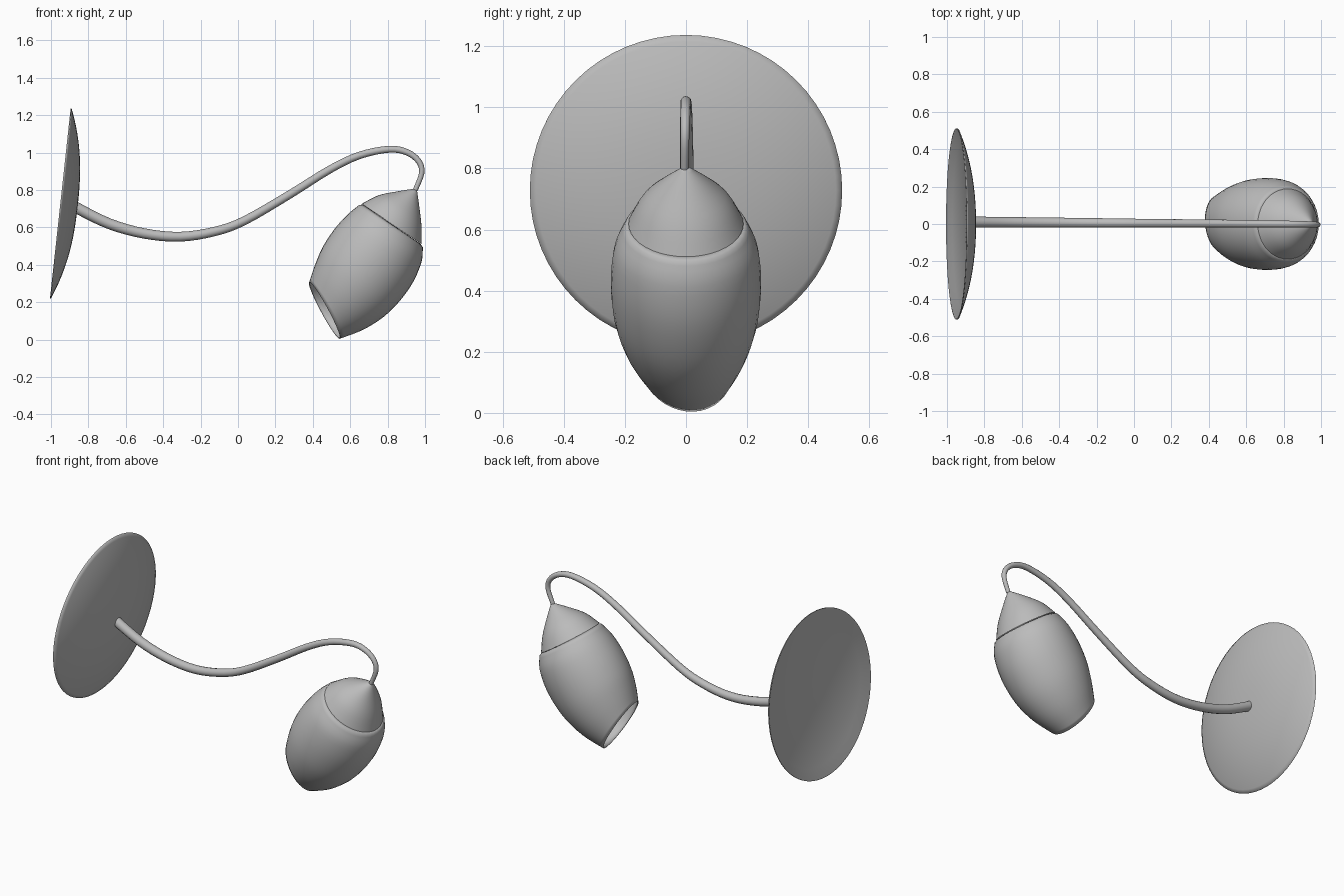
import bpy, bmesh, math
from mathutils import Vector

cube = bpy.data.objects.get("Cube")
if cube:
    bpy.data.objects.remove(cube)

metal = bpy.data.materials.new("grey_metal")
metal.use_nodes = True
metal.diffuse_color = (0.5, 0.5, 0.5, 1)
metal.node_tree.nodes["Principled BSDF"].inputs["Base Color"].default_value = (0.5, 0.5, 0.5, 1)


def refine(keys, steps):
    """Smoothly interpolate a list of vectors of any size."""
    out = []
    for i in range(len(keys) - 1):
        a, b = keys[max(i - 1, 0)], keys[i]
        c, d = keys[i + 1], keys[min(i + 2, len(keys) - 1)]
        for s in range(steps):
            t = s / steps
            out.append([0.5 * (2 * q + (r - p) * t + (2 * p - 5 * q + 4 * r - e) * t ** 2
                               + (3 * q - p - 3 * r + e) * t ** 3)
                        for p, q, r, e in zip(a, b, c, d)])
    return out + [list(keys[-1])]


def loft(name, rings, sides, thickness=0, caps=(), angle=60):
    """Skin oval rings given as (x1, z1, x2, z2, half width in y, sideways slant)."""
    bm = bmesh.new()
    loops = []
    for x1, z1, x2, z2, w, slant in rings:
        mid = Vector((x1 + x2, 0, z1 + z2)) / 2
        u = Vector((x2 - x1, 0, z2 - z1)) / 2
        v = Vector((-0.56 * slant, w, -0.83 * slant))
        loop = []
        for k in range(sides):
            a = math.tau * k / sides
            loop.append(bm.verts.new(mid + u * math.cos(a) + v * math.sin(a)))
        loops.append(loop)
    for p, q in zip(loops, loops[1:]):
        for k in range(sides):
            n = (k + 1) % sides
            bm.faces.new((p[k], p[n], q[n], q[k]))
    for end in caps:
        bm.faces.new(loops[end])
    bmesh.ops.recalc_face_normals(bm, faces=bm.faces)
    mesh = bpy.data.meshes.new(name)
    bm.to_mesh(mesh)
    bm.free()
    mesh.materials.append(metal)
    obj = bpy.data.objects.new(name, mesh)
    bpy.context.collection.objects.link(obj)
    bpy.ops.object.select_all(action="DESELECT")
    obj.select_set(True)
    bpy.context.view_layer.objects.active = obj
    bpy.ops.object.shade_smooth_by_angle(angle=math.radians(angle))
    if thickness:
        shell = obj.modifiers.new("shell", "SOLIDIFY")
        shell.thickness = thickness
        shell.offset = -1


# Wall plate: tilted, domed in front, with a thin lip and a flat recessed back
centre = Vector((-0.945, 0, 0.728))
across = Vector((0.108, 0, 0.994))
axis = Vector((0.994, 0, -0.108))
radius, depth, steps = 0.511, 0.089, 20


def plate_ring(r, height):
    c = centre + axis * height
    lo, hi = c - across * r, c + across * r
    return (lo.x, lo.z, hi.x, hi.z, r, 0)


plate = []
for i in range(steps + 1):
    f = max(i / steps, 0.004) ** 0.8
    plate.append(plate_ring(radius * f, depth * (1 - f ** 2.4)))
plate += [plate_ring(radius, -0.005), plate_ring(0.504, -0.005),
          plate_ring(0.445, 0.022), plate_ring(0.01, 0.022)]
loft("wall_plate", plate, 64, caps=(0, -1), angle=75)

# Curved arm, thinner towards the shade
path = [(-0.87, 0.708), (-0.69, 0.62), (-0.5, 0.567), (-0.31, 0.55), (-0.125, 0.578),
        (0.035, 0.636), (0.275, 0.775), (0.49, 0.909), (0.65, 0.985), (0.81, 1.018),
        (0.907, 1.0), (0.967, 0.952), (0.982, 0.89), (0.948, 0.8)]
points = refine(path, 4)
curve = bpy.data.curves.new("arm", "CURVE")
curve.dimensions = "3D"
curve.bevel_depth = 1
curve.bevel_resolution = 4
curve.use_fill_caps = True
spline = curve.splines.new("POLY")
spline.points.add(len(points) - 1)
for i, (p, (x, z)) in enumerate(zip(spline.points, points)):
    t = i / (len(points) - 1)
    p.co = (x, 0.01 - 0.015 * t, z, 1)
    p.radius = 0.03 - 0.017 * t
spline.use_smooth = True
curve.materials.append(metal)
arm = bpy.data.objects.new("arm", curve)
bpy.context.collection.objects.link(arm)

# Shade cap: rounded cone hanging from the arm
cap = [(0.935, 0.806, 0.957, 0.798, 0.013, 0), (0.85, 0.792, 0.968, 0.72, 0.075, 0),
       (0.75, 0.771, 0.981, 0.61, 0.145, 0), (0.662, 0.726, 0.981, 0.511, 0.188, 0)]
loft("shade_cap", refine(cap, 4), 40, caps=(0,))

# Shade: bud-shaped shell with a small shoulder and a slanted open mouth
body = [(0.648, 0.72, 0.988, 0.495, 0.2, 0), (0.582, 0.665, 0.98, 0.41, 0.234, 0),
        (0.512, 0.586, 0.92, 0.28, 0.246, 0), (0.452, 0.493, 0.81, 0.148, 0.236, 0.005),
        (0.412, 0.4, 0.68, 0.058, 0.203, 0.012), (0.38, 0.305, 0.545, 0.005, 0.153, 0.022)]
shoulder = [(0.668, 0.722, 0.975, 0.513, 0.182, 0)]
loft("shade", shoulder + refine(body, 4), 40, thickness=0.006)
